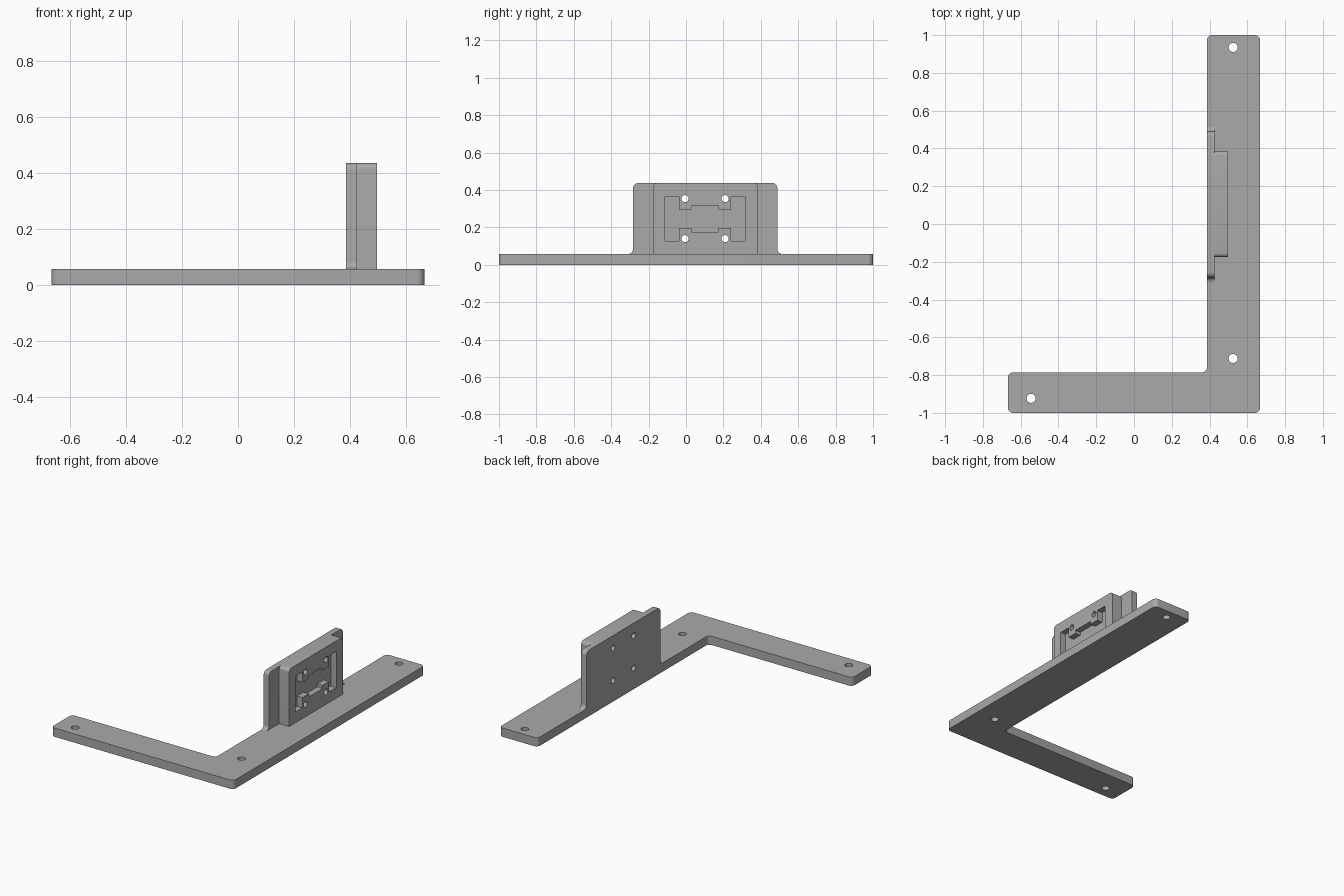
import bpy, bmesh
from math import sin, cos, pi, radians
from mathutils import Vector

cube = bpy.data.objects.get("Cube")
if cube:
    bpy.data.objects.remove(cube, do_unlink=True)

GREY = (0.4, 0.4, 0.4, 1)
grey = bpy.data.materials.new("plain grey")
grey.use_nodes = True
grey.diffuse_color = GREY
grey.node_tree.nodes["Principled BSDF"].inputs["Base Color"].default_value = GREY


def rounded(corners, steps=6):
    """Turn right-angled corners (a, b, radius) into an outline with arcs."""
    out = []
    for i, (a, b, r) in enumerate(corners):
        p = Vector((a, b))
        if r == 0:
            out.append(p)
            continue
        d1 = (Vector(corners[i - 1][:2]) - p).normalized()
        d2 = (Vector(corners[(i + 1) % len(corners)][:2]) - p).normalized()
        for k in range(steps + 1):
            t = k / steps * pi / 2
            out.append(p + r * (d1 * (1 - sin(t)) + d2 * (1 - cos(t))))
    return out


def circle(a, b, r, n=24):
    return [Vector((a + r * cos(2 * pi * k / n), b + r * sin(2 * pi * k / n)))
            for k in range(n)]


def prism(name, outline, lo, hi, axis):
    """Extrude an outline along z (drawn in x, y) or along x (drawn in y, z)."""
    def place(p, h):
        return (p.x, p.y, h) if axis == "z" else (h, p.x, p.y)
    bm = bmesh.new()
    verts = [bm.verts.new(place(p, lo)) for p in outline]
    bmesh.ops.remove_doubles(bm, verts=verts, dist=1e-5)
    face = bm.faces.new([v for v in verts if v.is_valid])
    ext = bmesh.ops.extrude_face_region(bm, geom=[face])
    move = Vector(place(Vector((0, 0)), hi - lo))
    bmesh.ops.translate(bm, vec=move,
                        verts=[g for g in ext["geom"] if isinstance(g, bmesh.types.BMVert)])
    bmesh.ops.recalc_face_normals(bm, faces=bm.faces)
    mesh = bpy.data.meshes.new(name)
    bm.to_mesh(mesh)
    bm.free()
    mesh.materials.append(grey)
    obj = bpy.data.objects.new(name, mesh)
    bpy.context.collection.objects.link(obj)
    return obj


def finish(obj, cutters):
    """Cut the holes into a part, then smooth its rounded edges."""
    bpy.ops.object.select_all(action="DESELECT")
    bpy.context.view_layer.objects.active = obj
    obj.select_set(True)
    for cutter in cutters:
        mod = obj.modifiers.new("cut", "BOOLEAN")
        mod.operation, mod.solver, mod.object = "DIFFERENCE", "EXACT", cutter
        bpy.ops.object.modifier_apply(modifier=mod.name)
    bpy.ops.object.shade_smooth_by_angle(angle=radians(30))


# Main dimensions
BASE_TOP, TOP, R = 0.058, 0.437, 0.027
BACK, MID, FRONT = 0.386, 0.425, 0.498
CY, CZ = 0.102, 0.247          # centre of the socket pattern

# L-shaped base
base = prism("base_plate", rounded([
    (-0.667, -1, R), (0.667, -1, R), (0.667, 1, R),
    (BACK, 1, R), (BACK, -0.786, R), (-0.667, -0.786, R)]), 0, BASE_TOP, "z")

# Upright with flared feet
y0, y1 = -0.283, 0.489
upright = prism("upright_plate", rounded([
    (y0 - R, BASE_TOP, 0), (y1 + R, BASE_TOP, 0), (y1, BASE_TOP, R),
    (y1, TOP, R), (y0, TOP, R), (y0, BASE_TOP, R)]), BACK, MID, "x")

# Thick block on the upright
block = prism("socket_block", rounded([
    (-0.176, BASE_TOP, 0), (0.385, BASE_TOP, 0),
    (0.385, TOP, 0.022), (-0.176, TOP, 0.022)]), MID, FRONT, "x")

# H-shaped pocket: one quarter mirrored round the centre
quarter = [(0.214, 0.119), (0.139, 0.119), (0.139, 0.05), (0.072, 0.05), (0.072, 0.071)]
half = quarter + [(-a, b) for a, b in reversed(quarter)]
shape = half + [(a, -b) for a, b in reversed(half)]
pocket = prism("pocket_cutter", [Vector((CY + a, CZ + b)) for a, b in shape],
               FRONT - 0.04, FRONT + 0.1, "x")

# Screw holes
base_holes = [prism("base_hole_cutter", circle(x, y, 0.024), -0.1, 0.2, "z")
              for x, y in ((0.525, 0.935), (0.525, -0.712), (-0.545, -0.923))]
socket_holes = [prism("socket_hole_cutter", circle(CY + s * 0.107, CZ + t * 0.107, 0.019),
                      BACK - 0.1, FRONT + 0.1, "x")
                for s in (-1, 1) for t in (-1, 1)]

finish(base, base_holes)
finish(upright, socket_holes)
finish(block, [pocket] + socket_holes)
for cutter in [pocket] + base_holes + socket_holes:
    bpy.data.objects.remove(cutter, do_unlink=True)
